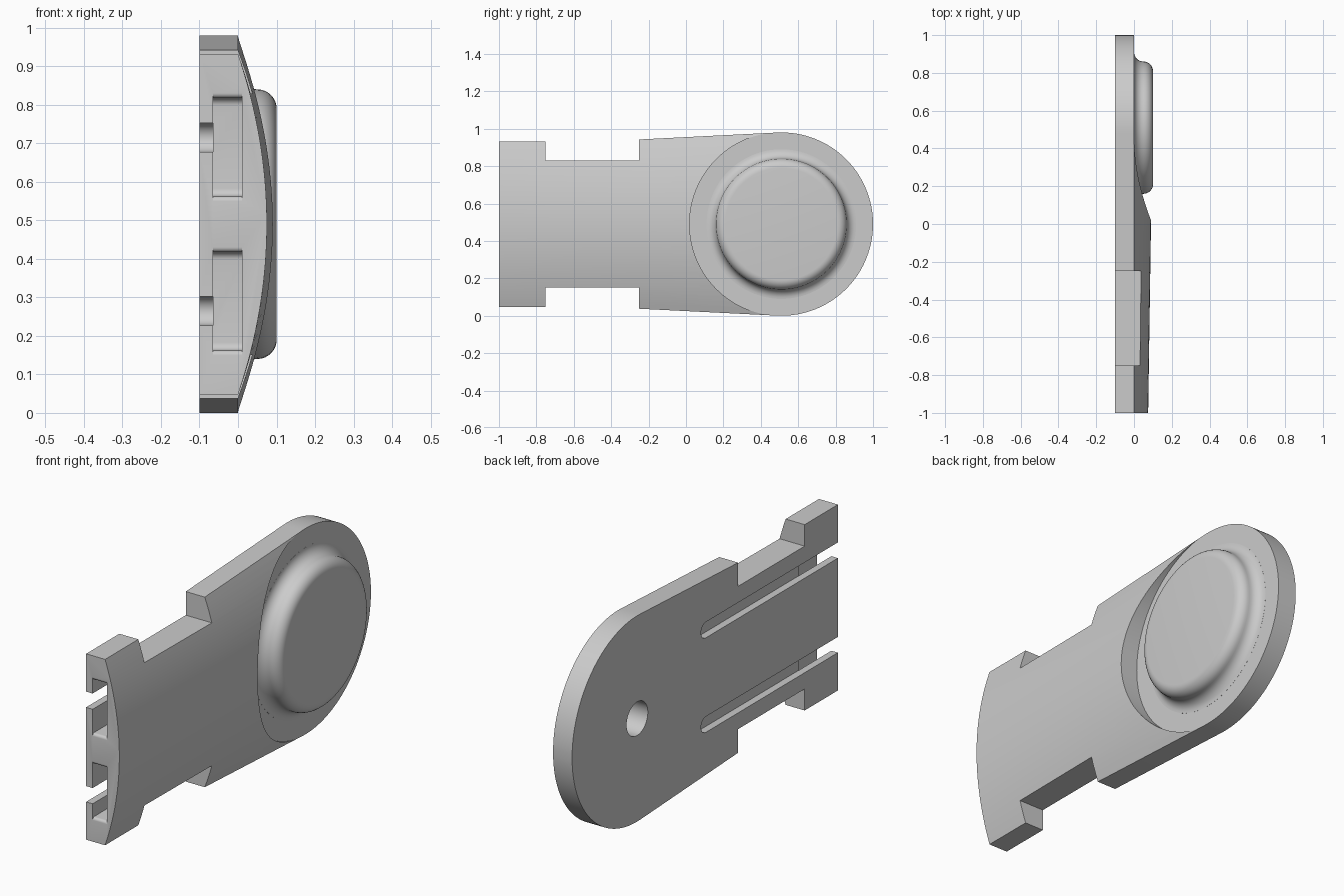
import bpy, bmesh, math
from mathutils import Matrix

cube = bpy.data.objects.get("Cube")
if cube:
    bpy.data.objects.remove(cube)

MID = 0.49            # height of the long axis
R, CY = 0.49, 0.51    # round end: radius and centre along y

grey = bpy.data.materials.new("plain_grey")
grey.use_nodes = True
colour = (0.6, 0.6, 0.6, 1)
grey.diffuse_color = colour
grey.node_tree.nodes["Principled BSDF"].inputs["Base Color"].default_value = colour


def loft(name, rings):
    """Closed solid through equal-length rings of points."""
    bm = bmesh.new()
    loops = [[bm.verts.new(p) for p in ring] for ring in rings]
    n = len(loops[0])
    for a, b in zip(loops, loops[1:]):
        for i in range(n):
            bm.faces.new((a[i], a[(i + 1) % n], b[(i + 1) % n], b[i]))
    bm.faces.new(loops[0])
    bm.faces.new(loops[-1])
    bmesh.ops.recalc_face_normals(bm, faces=bm.faces)
    mesh = bpy.data.meshes.new(name)
    bm.to_mesh(mesh)
    bm.free()
    ob = bpy.data.objects.new(name, mesh)
    bpy.context.collection.objects.link(ob)
    mesh.materials.append(grey)
    return ob


def prism(name, outline, x0, x1):
    """Side outline of (y, z) points pushed along x."""
    return loft(name, [[(x, y, z) for y, z in outline] for x in (x0, x1)])


def circle(r, n=128):
    return [(CY + r * math.cos(math.tau * i / n), MID + r * math.sin(math.tau * i / n))
            for i in range(n)]


def arc(cy, cz, r, start, end, n=8):
    return [(cy + r * math.cos(math.radians(start + (end - start) * i / n)),
             cz + r * math.sin(math.radians(start + (end - start) * i / n)))
            for i in range(n + 1)]


def combine(body, tool, operation):
    mod = body.modifiers.new(tool.name, "BOOLEAN")
    mod.operation, mod.object, mod.solver = operation, tool, "EXACT"
    bpy.context.view_layer.objects.active = body
    bpy.ops.object.modifier_apply(modifier=mod.name)
    bpy.data.objects.remove(tool)


# Domed strap with a round end: (y, half width, edge x) stations
stations = [(-1, 0.4425, 0), (-0.75, 0.4425, 0), (-0.25, 0.4525, 0)]
stations += [(CY + R * math.cos(math.radians(a)), R * math.sin(math.radians(a)),
              0 if a > 92 else 0.02)
             for a in [93 - 91 * i / 44 for i in range(45)]]


def section(y, w, edge, n=32):
    crown = 0.075 + 0.015 * (y + 1)
    ring = [(-0.1, y, MID - w)]
    for i in range(n + 1):
        t = 2 * i / n - 1
        ring.append((edge + crown * (1 - t * t), y, MID + w * t))
    return ring + [(-0.1, y, MID + w)]


body = loft("strap_end_plate", [section(*s) for s in stations])

# Round recess down to the flat base of the dome
combine(body, prism("recess_cutter", circle(R + 0.001), 0, 0.4), "DIFFERENCE")

# Raised button with a hollow foot and a rounded rim
profile = [(0.4, -0.03)]
profile += arc(0.4, 0.0504, 0.05, 270, 180)
profile += arc(0.3, 0.0504, 0.05, 0, 90)[1:]
button = loft("button", [[(x, y, z) for y, z in circle(r, 96)] for r, x in profile])
combine(body, button, "UNION")

# Pin hole in the back
combine(body, prism("pin_hole", circle(0.08, 48), -0.2, 0.05), "DIFFERENCE")

for side in (-1, 1):
    # Side notch
    z0, z1 = MID + side * 0.34, MID + side * 0.6
    notch = [(-0.75, z0), (-0.25, z0), (-0.25, z1), (-0.75, z1)]
    combine(body, prism("notch", notch, -0.3, 0.3), "DIFFERENCE")

    # Narrow round-ended slot open to the back
    c, r = MID + side * 0.225, 0.0375
    slot = [(-1.1, c - r)] + arc(0.03 - r, c, r, -90, 90, 16) + [(-1.1, c + r)]
    combine(body, prism("slot", slot, -0.2, -0.065), "DIFFERENCE")

    # Wide pocket with a flared mouth and rounded inner corners
    c, h, f, k = MID + side * 0.2, 0.1275, 0.013, 0.02
    half = arc(-1 + f, h + f, f, 180, 270, 6) + arc(-0.755 - k, h - k, k, 90, 0, 6)
    half = [(-1.1, h + f)] + half
    pocket = [(y, c + z) for y, z in half] + [(y, c - z) for y, z in reversed(half)]
    combine(body, prism("pocket", pocket, -0.0655, 0.01), "DIFFERENCE")

bpy.ops.object.select_all(action="DESELECT")
body.select_set(True)
bpy.context.view_layer.objects.active = body
bpy.ops.object.shade_smooth_by_angle(angle=math.radians(25))
